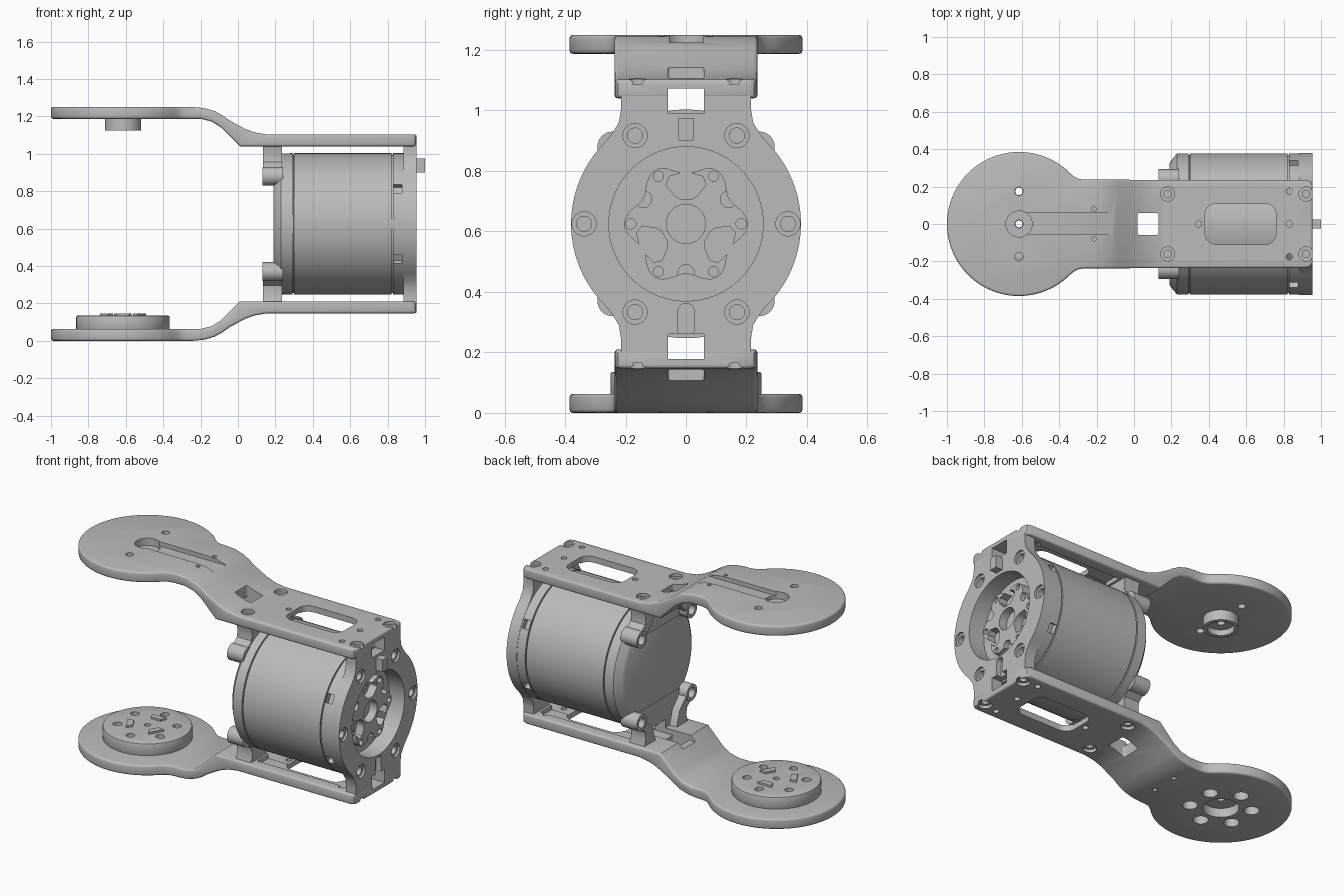
import bpy, bmesh
from math import sin, cos, pi, radians
from mathutils import Vector

if "Cube" in bpy.data.objects:
    bpy.data.objects.remove(bpy.data.objects["Cube"], do_unlink=True)

grey = bpy.data.materials.new("machined grey")
grey.use_nodes = True
grey.diffuse_color = (0.5, 0.5, 0.5, 1)
grey.node_tree.nodes["Principled BSDF"].inputs["Base Color"].default_value = grey.diffuse_color

MID = 0.625      # height of the motor axis
HUB = -0.615     # x of the joint axis


def make(name, bm):
    bmesh.ops.recalc_face_normals(bm, faces=bm.faces)
    mesh = bpy.data.meshes.new(name)
    bm.to_mesh(mesh)
    bm.free()
    mesh.materials.append(grey)
    ob = bpy.data.objects.new(name, mesh)
    bpy.context.scene.collection.objects.link(ob)
    return ob


def prism(name, pts, axis, lo, hi):
    """Extrude a 2D outline along an axis."""
    place = {"x": lambda a, b, t: (t, a, b),
             "y": lambda a, b, t: (a, t, b),
             "z": lambda a, b, t: (a, b, t)}[axis]
    bm = bmesh.new()
    low = [bm.verts.new(place(a, b, lo)) for a, b in pts]
    high = [bm.verts.new(place(a, b, hi)) for a, b in pts]
    bm.faces.new(low)
    bm.faces.new(high)
    for i in range(len(pts)):
        j = (i + 1) % len(pts)
        bm.faces.new((low[i], low[j], high[j], high[i]))
    return make(name, bm)


def polar(r, deg, cx=0, cy=0):
    return (cx + r * cos(radians(deg)), cy + r * sin(radians(deg)))


def rod(axis, cx, cy, r, lo, hi, n=32, name="cutter"):
    return prism(name, [polar(r, 360 * i / n, cx, cy) for i in range(n)], axis, lo, hi)


def block(x0, x1, y0, y1, z0, z1, name="cutter"):
    return prism(name, [(x0, y0), (x1, y0), (x1, y1), (x0, y1)], "z", z0, z1)


def rounded(cx, cy, hx, hy, r):
    pts = []
    for k, (sx, sy) in enumerate([(1, 1), (-1, 1), (-1, -1), (1, -1)]):
        pts += [polar(r, 90 * k + 15 * i, cx + sx * (hx - r), cy + sy * (hy - r)) for i in range(7)]
    return pts


def bake(ob):
    graph = bpy.context.evaluated_depsgraph_get()
    ob.data = bpy.data.meshes.new_from_object(ob.evaluated_get(graph))
    ob.modifiers.clear()


def combine(ob, tools, operation="DIFFERENCE"):
    for tool in tools:
        mod = ob.modifiers.new("bool", "BOOLEAN")
        mod.operation, mod.solver, mod.object = operation, "EXACT", tool
    bake(ob)
    for tool in tools:
        bpy.data.objects.remove(tool, do_unlink=True)
    return ob


def flip(ob):
    """Mirror a part to the lower half."""
    bm = bmesh.new()
    bm.from_mesh(ob.data)
    for v in bm.verts:
        v.co.z = 2 * MID - v.co.z
    bmesh.ops.reverse_faces(bm, faces=bm.faces)
    bm.to_mesh(ob.data)
    bm.free()


def mirrored(half):
    return half + [(-a, b) for a, b in reversed(half)]


# Arms: plan outline intersected with the S-shaped side profile
def arm(name):
    side = [(0.955, 0.205), (0.947, 0.225), (0.925, 0.235), (-0.27, 0.237), (-0.3, 0.243), (-0.32, 0.254)]
    disc = [polar(0.385, 45 + 270 * i / 72, HUB) for i in range(73)]
    plan = side + disc + [(x, -y) for x, y in reversed(side)]
    top = [(-1.1, 1.25), (-0.24, 1.25), (-0.18, 1.244), (-0.125, 1.228), (-0.085, 1.206), (-0.045, 1.178),
           (0.035, 1.134), (0.09, 1.114), (0.155, 1.103), (1.1, 1.103)]
    under = [(1.1, 1.04), (0.01, 1.04), (-0.09, 1.14), (-0.14, 1.172), (-0.2, 1.187), (-1.1, 1.187)]
    ob = prism(name, plan, "z", 0.9, 1.4)
    combine(ob, [prism("cutter", top + under, "y", -0.5, 0.5)], "INTERSECT")
    bev = ob.modifiers.new("bevel", "BEVEL")
    bev.width, bev.segments, bev.use_clamp_overlap = 0.012, 3, False
    bev.limit_method, bev.angle_limit = "ANGLE", radians(50)
    bake(ob)
    tools = [block(0.25, 0.87, -0.17, 0.17, 1.0, 1.066),          # underside channel
             block(-0.1, 1.0, -0.06, 0.06, 0.98, 1.072),          # cable path
             prism("cutter", rounded(0.075, 0, 0.055, 0.06, 0.01), "z", 1, 1.3),
             prism("cutter", rounded(0.57, 0, 0.19, 0.11, 0.06), "z", 1, 1.3)]
    for s in (-1, 1):
        for x in (0.18, 0.92):
            tools += [rod("z", x, s * 0.16, 0.038, 1.085, 1.2), rod("z", x, s * 0.16, 0.02, 1.0, 1.2)]
        tools += [rod("z", 0.83, s * 0.175, 0.017, 1, 1.2, 16), rod("z", -0.215, s * 0.08, 0.012, 1.2, 1.3, 16)]
    tools += [rod("z", x, 0, 0.017, 1, 1.2, 16) for x in (0.345, 0.83)]
    return combine(ob, tools)


upper_arm = arm("upper_arm")
idler = rod("z", HUB, 0, 0.097, 1.125, 1.2, 48, "idler_boss")
combine(idler, [rod("z", HUB, 0, 0.075, 1.1, 1.16), rod("z", HUB, 0, 0.022, 1.1, 1.3)])
combine(upper_arm, [block(HUB, 0, -0.055, 0.058, 1.224, 1.3), rod("z", HUB, 0, 0.07, 1.205, 1.3),
                    rod("z", HUB, 0, 0.022, 1.1, 1.3)]
        + [rod("z", HUB, s * 0.175, 0.022, 1.1, 1.3) for s in (-1, 1)])

lower_arm = arm("lower_arm")
flip(lower_arm)
tools = [rod("z", HUB, 0, 0.1, -0.1, 0.2)]
for k in range(6):
    tools.append(rod("z", *polar(0.17, 30 + 60 * k, HUB), 0.042, -0.1, 0.2))
for k in range(3):
    tools.append(rod("z", *polar(0.175, 90 + 120 * k, HUB), 0.024, -0.1, 0.2))
combine(lower_arm, tools)

# Output horn on the lower disc
horn = rod("z", HUB, 0, 0.25, 0.055, 0.135, 72, "output_horn")
bev = horn.modifiers.new("bevel", "BEVEL")
bev.width, bev.segments, bev.limit_method = 0.008, 2, "ANGLE"
bake(horn)
tools = [rod("z", HUB, 0, 0.018, 0, 0.2)]
for k in range(6):
    tools.append(rod("z", *polar(0.165, 30 + 60 * k, HUB), 0.024, 0.1, 0.2))
for k in range(3):
    tools.append(rod("z", *polar(0.175, 90 + 120 * k, HUB), 0.02, 0, 0.2))
combine(horn, tools)
for k in range(3):
    a = 90 + 120 * k
    key = [polar(r, a + d, HUB) for r, d in ((0.085, -22), (0.125, -22), (0.125, 22), (0.085, 22))]
    prism("horn_key", key, "z", 0.13, 0.147)

# Motor body: turned profile with seam grooves and an end recess
profile = [(0.19, 0), (0.19, 0.325), (0.198, 0.338), (0.23, 0.377)]
for x in (0.295, 0.825):
    profile += [(x - 0.004, 0.378), (x - 0.003, 0.37), (x + 0.003, 0.37), (x + 0.004, 0.378)]
profile += [(0.89, 0.378), (0.89, 0.255), (0.85, 0.255), (0.85, 0)]
bm = bmesh.new()
ring = [bm.verts.new((x, 0, MID + r)) for x, r in profile]
edges = [bm.edges.new(pair) for pair in zip(ring, ring[1:])]
bmesh.ops.spin(bm, geom=ring + edges, cent=(0, 0, MID), axis=(1, 0, 0), angle=2 * pi, steps=96)
bmesh.ops.remove_doubles(bm, verts=bm.verts, dist=0.0001)
body = make("motor_body", bm)
tools = []
for a in (30, 150, 210, 330):
    u, v = Vector(polar(1, a)), Vector(polar(1, a + 90))
    pts = [u * r + v * w + Vector((0, MID)) for r, w in ((0.345, -0.026), (0.42, -0.026), (0.42, 0.026), (0.345, 0.026))]
    tools.append(prism("cutter", pts, "x", 0.832, 0.876))
combine(body, tools)

# Front flange: round plate with feet reaching both arms
foot = [(0.215, 0.425), (0.215, 0.38), (0.222, 0.335), (0.242, 0.302)]
quarter = foot + [polar(0.38, a) for a in range(46, 0, -3)]
right = quarter + [(a, -b) for a, b in reversed(quarter)]
outline = [(a, b + MID) for a, b in mirrored(right)]
flange = prism("front_flange", outline, "x", 0.885, 0.954)
tools = [rod("x", 0, MID, 0.255, 0.8, 1, 96)]
for k in range(6):
    y, z = polar(0.337, 60 * k, 0, MID)
    tools += [rod("x", y, z, 0.04, 0.94, 1), rod("x", y, z, 0.025, 0.9, 1)]
for z0, z1 in ((0.99, 1.1), (0.15, 0.26)):
    tools.append(block(0.8, 1, -0.06, 0.06, z0, z1))
tools.append(prism("cutter", rounded(0, 0.305, 0.026, 0.055, 0.02), "x", 0.92, 1))
combine(flange, tools)
block(0.9, 1.0, -0.025, 0.025, 0.9, 0.975, "locating_tab")

# Rotor spider inside the flange bore
lobes = [polar(0.185 + 0.02 * cos(radians(6 * a)), a, 0, MID) for a in range(0, 360, 4)]
rotor = prism("rotor_spider", lobes, "x", 0.84, 0.9)
tools = [rod("x", 0, MID, 0.065, 0.8, 1)]
for k in range(6):
    tools.append(rod("x", *polar(0.182, 60 * k, 0, MID), 0.017, 0.8, 1, 16))
for k in range(3):
    a = 90 + 120 * k
    pocket = [polar(r, a + d, 0, MID) for r, d in ((0.085, -14), (0.1, -22), (0.145, -27), (0.166, -20), (0.173, 0),
                                                   (0.166, 20), (0.145, 27), (0.1, 22), (0.085, 14))]
    tools += [prism("cutter", pocket, "x", 0.8, 1), rod("x", *polar(0.162, a + 60, 0, MID), 0.027, 0.87, 1)]
combine(rotor, tools)

# Rear brackets: web, screw posts and round standoffs
for name in ("upper_bracket", "lower_bracket"):
    web = mirrored([(0.213, 1.05), (0.195, 1.0), (0.2, 0.955), (0.235, 0.925), (0.25, 0.86), (0.2, 0.85)])
    ob = prism(name, web, "x", 0.183, 0.236)
    parts = []
    for s in (-1, 1):
        post = [(0.1, 1.051), (0.214, 1.051), (0.197, 1.0), (0.203, 0.955), (0.24, 0.925), (0.21, 0.87), (0.13, 0.95)]
        parts += [prism("post", [(s * y, z) for y, z in post], "x", 0.135, 0.234),
                  rod("x", s * 0.243, 0.88, 0.05, 0.13, 0.24, 32)]
    combine(ob, parts, "UNION")
    combine(ob, [rod("x", s * 0.243, 0.88, 0.03, 0.1, 0.19) for s in (-1, 1)]
            + [block(0, 0.4, -0.06, 0.06, 0.99, 1.1)])
    if name == "lower_bracket":
        flip(ob)

# Smooth the curved walls while keeping hard edges
for ob in bpy.context.scene.objects:
    ob.select_set(ob.type == "MESH")
bpy.context.view_layer.objects.active = body
bpy.ops.object.shade_smooth_by_angle(angle=radians(32))
